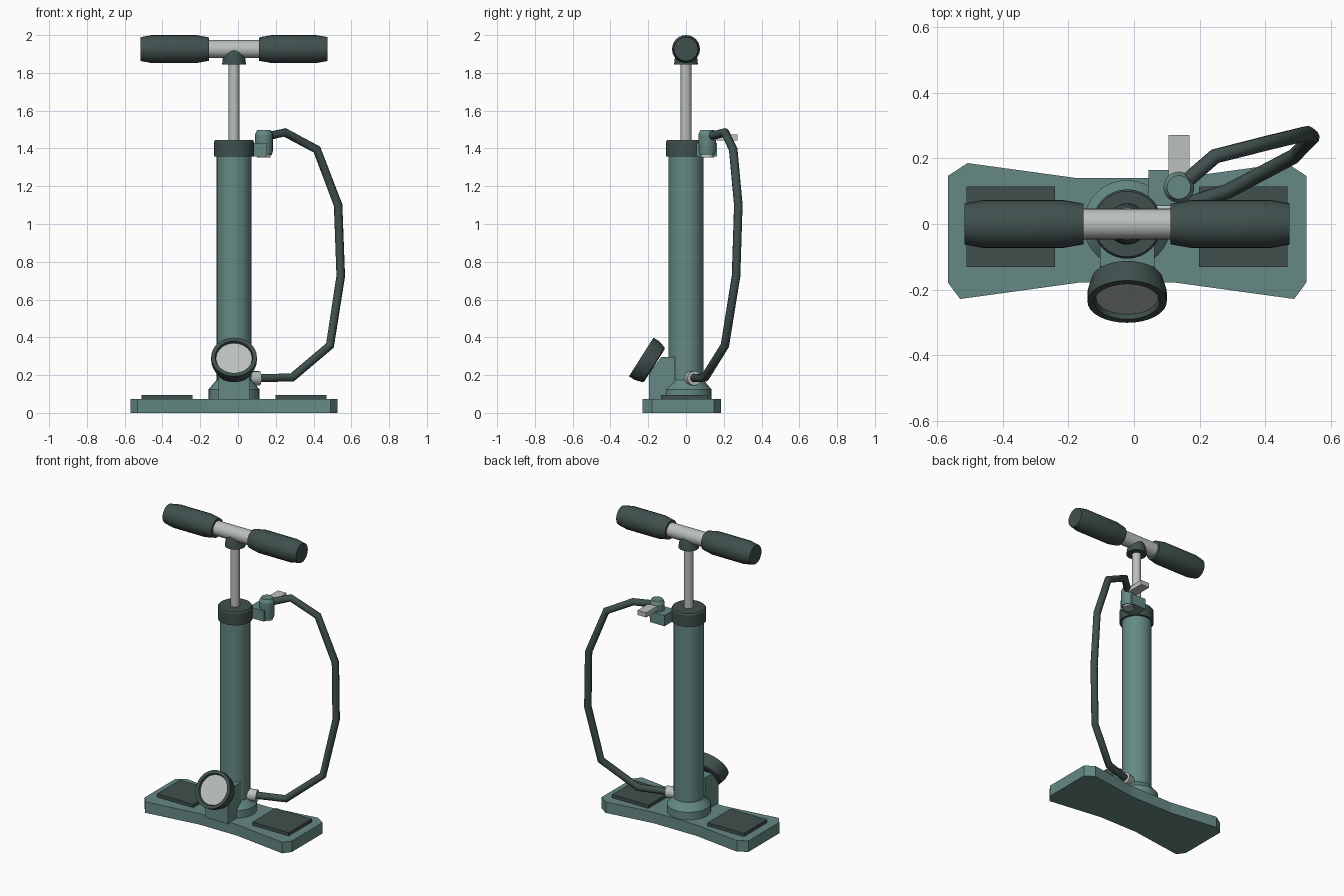
import bpy, bmesh, math
from mathutils import Vector

if "Cube" in bpy.data.objects:
    bpy.data.objects.remove(bpy.data.objects["Cube"])

CX = -0.021  # x of the pump's own centre line


def material(name, rgb):
    m = bpy.data.materials.new(name)
    m.diffuse_color = (*rgb, 1)
    m.use_nodes = True
    m.node_tree.nodes["Principled BSDF"].inputs["Base Color"].default_value = m.diffuse_color
    return m


TEAL = material("teal", (0.13, 0.25, 0.23))
DARK = material("dark_rubber", (0.05, 0.08, 0.075))
LIGHT = material("light_metal", (0.5, 0.53, 0.51))


def finish(name, bm, mat, smooth=False):
    bmesh.ops.recalc_face_normals(bm, faces=bm.faces)
    me = bpy.data.meshes.new(name)
    bm.to_mesh(me)
    bm.free()
    ob = bpy.data.objects.new(name, me)
    bpy.context.collection.objects.link(ob)
    me.materials.append(mat)
    if smooth:
        bpy.ops.object.select_all(action='DESELECT')
        ob.select_set(True)
        bpy.context.view_layer.objects.active = ob
        bpy.ops.object.shade_smooth_by_angle(angle=math.radians(25))
    return ob


def lathe(name, profile, mat, origin=(CX, 0, 0), axis=(0, 0, 1), seg=32):
    """Turn (radius, height) points about an axis and cap both ends."""
    q, o = Vector(axis).to_track_quat('Z', 'Y'), Vector(origin)
    bm = bmesh.new()
    rings = []
    for r, h in profile:
        rings.append([bm.verts.new(o + q @ Vector((
            r * math.cos(2 * math.pi * i / seg),
            r * math.sin(2 * math.pi * i / seg), h))) for i in range(seg)])
    for a, b in zip(rings, rings[1:]):
        for i in range(seg):
            j = (i + 1) % seg
            bm.faces.new((a[i], a[j], b[j], b[i]))
    bm.faces.new(rings[0])
    bm.faces.new(rings[-1])
    return finish(name, bm, mat, True)


def extrude(name, points, vec, mat):
    """Push a flat outline along a vector."""
    bm = bmesh.new()
    f = bm.faces.new([bm.verts.new(p) for p in points])
    out = bmesh.ops.extrude_face_region(bm, geom=[f])
    bmesh.ops.translate(bm, vec=vec, verts=[
        v for v in out["geom"] if isinstance(v, bmesh.types.BMVert)])
    return finish(name, bm, mat)


def box(name, x, y, z, mat):
    pts = [(x[0], y[0], z[0]), (x[1], y[0], z[0]),
           (x[1], y[1], z[0]), (x[0], y[1], z[0])]
    return extrude(name, pts, (0, 0, z[1] - z[0]), mat)


# foot plate: half outline mirrored about the centre line
half = [(0.14, -0.178), (0.51, -0.229), (0.547, -0.179),
        (0.547, 0.147), (0.487, 0.186), (0.16, 0.141)]
outline = [(CX + x, y, 0) for x, y in half]
outline += [(CX - x, y, 0) for x, y in reversed(half)]
extrude("foot_plate", outline, (0, 0, 0.074), TEAL)

# rubber treads
for side, s in (("left", -1), ("right", 1)):
    box("tread_" + side, sorted((CX + s * 0.22, CX + s * 0.49)),
        (-0.132, 0.115), (0.07, 0.096), DARK)

# barrel, foot collar, top cap, rod
lathe("foot_collar", [(0.134, 0.07), (0.134, 0.125), (0.094, 0.173)], TEAL)
lathe("barrel", [(0.092, 0.07), (0.092, 1.37)], TEAL)
lathe("barrel_cap", [(0.106, 1.357), (0.106, 1.435), (0.1, 1.444)], DARK)
lathe("piston_rod", [(0.028, 1.43), (0.028, 1.9)], LIGHT, seg=20)

# handle
HZ = 1.926
lathe("handle_hub", [(0.063, 1.845), (0.06, 1.875), (0.044, 1.93)], DARK)
lathe("handle_bar", [(0.047, -0.3), (0.047, 0.3)], LIGHT, (CX, 0, HZ), (1, 0, 0), 24)
for side, s in (("left", -1), ("right", 1)):
    lathe("grip_" + side, [(0.062, 0.133), (0.074, 0.2), (0.074, 0.435), (0.063, 0.496)],
          DARK, (CX, 0, HZ), (s, 0, 0), 24)

# gauge bracket
side_shape = [(-0.197, 0.07), (-0.197, 0.21), (-0.13, 0.297), (-0.058, 0.297), (-0.058, 0.07)]
extrude("gauge_bracket", [(CX - 0.083, y, z) for y, z in side_shape], (0.166, 0, 0), TEAL)

# tilted gauge: cup-shaped housing with a recessed dial
face, tilt = (CX, -0.237, 0.296), (0, -0.845, 0.534)
lathe("gauge_housing", [(0.1, -0.083), (0.109, -0.078), (0.121, -0.035), (0.121, 0),
                        (0.1, 0), (0.095, -0.02)], DARK, face, tilt)
lathe("gauge_dial", [(0.095, -0.03), (0.095, -0.014)], LIGHT, face, tilt)

# hose outlet nut, pointing outwards from the foot collar
lathe("hose_nut", [(0.038, 0.06), (0.038, 0.142)], LIGHT, (CX, 0, 0.183), (0.95, 0.31, 0), 16)

# hose
path = [(0.06, 0.027, 0.184), (0.286, 0.1, 0.187), (0.487, 0.206, 0.357),
        (0.544, 0.265, 0.725), (0.53, 0.277, 1.10), (0.418, 0.25, 1.394),
        (0.248, 0.207, 1.485), (0.145, 0.118, 1.462)]
cu = bpy.data.curves.new("hose", 'CURVE')
cu.dimensions = '3D'
cu.bevel_depth = 0.023
cu.bevel_resolution = 3
cu.use_fill_caps = True
sp = cu.splines.new('POLY')
sp.points.add(len(path) - 1)
for p, co in zip(sp.points, path):
    p.co = (*co, 1)
cu.materials.append(DARK)
bpy.context.collection.objects.link(bpy.data.objects.new("hose", cu))

# valve chuck, its holder clip and locking lever
lathe("valve_chuck", [(0.042, 1.365), (0.047, 1.385), (0.047, 1.475), (0.036, 1.497)],
      TEAL, (0.137, 0.112, 0), seg=24)
lathe("chuck_tip", [(0.036, 1.352), (0.036, 1.38)], LIGHT, (0.137, 0.112, 0), seg=24)
box("chuck_clip", (0.045, 0.153), (0.055, 0.165), (1.358, 1.43), TEAL)
box("chuck_lever", (0.106, 0.17), (0.112, 0.272), (1.442, 1.473), LIGHT)
